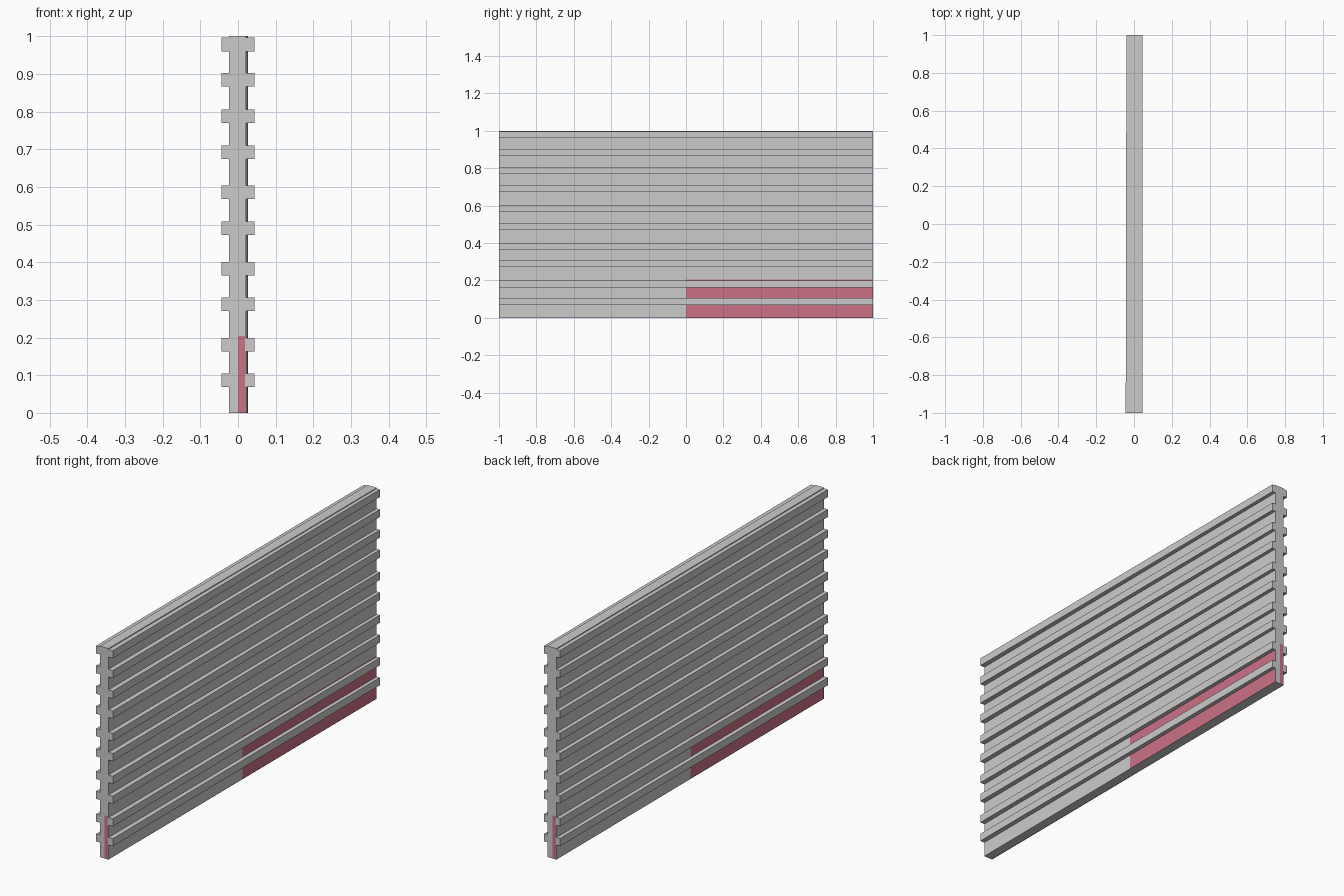
import bpy, bmesh

cube = bpy.data.objects.get("Cube")
if cube:
    bpy.data.objects.remove(cube, do_unlink=True)


def material(name, rgb):
    m = bpy.data.materials.new(name)
    m.use_nodes = True
    m.diffuse_color = (*rgb, 1)
    m.node_tree.nodes["Principled BSDF"].inputs["Base Color"].default_value = (*rgb, 1)
    return m


GREY = material("light grey", (0.6, 0.6, 0.6))
PINK = material("dusty pink", (0.6, 0.165, 0.235))


def slab(bm, front, back, z0, z1):
    """Long box; front and back are its x ranges at the two ends."""
    ends = []
    for y, (x0, x1) in ((-1, front), (1, back)):
        ends.append([bm.verts.new(c) for c in
                     ((x0, y, z0), (x1, y, z0), (x1, y, z1), (x0, y, z1))])
    a, b = ends
    bm.faces.new(a)
    bm.faces.new(b[::-1])
    for i in range(4):
        j = (i + 1) % 4
        bm.faces.new((a[j], a[i], b[i], b[j]))


def finish(bm, name, mats):
    bmesh.ops.recalc_face_normals(bm, faces=bm.faces)
    me = bpy.data.meshes.new(name)
    bm.to_mesh(me)
    bm.free()
    for m in mats:
        me.materials.append(m)
    ob = bpy.data.objects.new(name, me)
    bpy.context.scene.collection.objects.link(ob)
    return ob


# Wall core, very slightly skewed along its length
bm = bmesh.new()
slab(bm, (-0.024, 0.021), (-0.021, 0.027), 0, 1)
cuts = [((0, 0, 0), (0, 1, 0)), ((0, 0, 0.204), (0, 0, 1))]
cuts += [((x, 0, 0), (1, 0, 0)) for x in (-0.018, 0, 0.018)]
for co, no in cuts:
    bmesh.ops.bisect_plane(bm, geom=bm.verts[:] + bm.edges[:] + bm.faces[:],
                           plane_co=co, plane_no=no)
bmesh.ops.recalc_face_normals(bm, faces=bm.faces)

# Pink panel: lower right part of each side, end and underside
for f in bm.faces:
    c, n = f.calc_center_median(), f.normal
    if c.z > 0.204:
        continue
    if abs(n.x) > 0.9:
        pink = c.y * n.x > 0
    elif abs(n.y) > 0.9:
        pink = 0 < -c.x * n.y < 0.018
    else:
        pink = c.y < 0 and c.x < -0.018
    f.material_index = int(pink)
finish(bm, "wall_core", [GREY, PINK])

# Horizontal battens on both sides
centres = (0.087, 0.181, 0.289, 0.383, 0.490, 0.586, 0.692, 0.787, 0.884, 0.978)
sides = {
    "left_battens": ((0.015, 0.044), (0.015, 0.044)),
    "right_battens": ((-0.044, -0.015), (-0.040, -0.015)),
}
for name, (front, back) in sides.items():
    bm = bmesh.new()
    for z in centres:
        slab(bm, front, back, z - 0.018, z + 0.018)
    finish(bm, name, [GREY])
